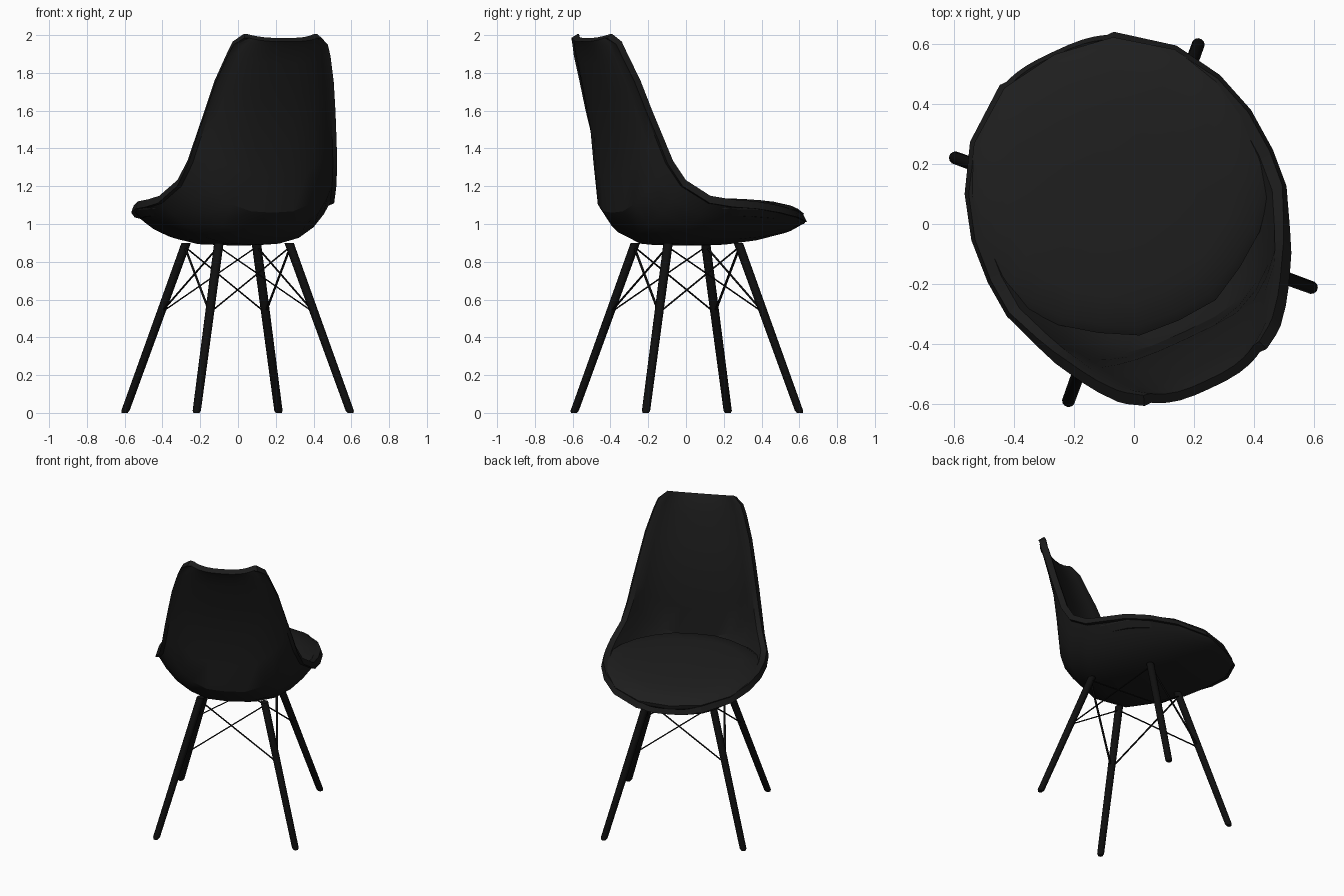
import bpy, math
from mathutils import Vector, Matrix

if "Cube" in bpy.data.objects:
    bpy.data.objects.remove(bpy.data.objects["Cube"])

TURN = Matrix.Rotation(math.radians(25), 4, 'Z')  # chair stands turned; local +y is the seat front


def make(name, verts, faces, color, angle=30):
    me = bpy.data.meshes.new(name)
    me.from_pydata([TURN @ Vector(v) for v in verts], [], faces)
    ob = bpy.data.objects.new(name, me)
    bpy.context.collection.objects.link(ob)
    mat = bpy.data.materials.get(color[0]) or bpy.data.materials.new(color[0])
    mat.diffuse_color = (color[1], color[1], color[1], 1)
    mat.use_nodes = True
    mat.node_tree.nodes["Principled BSDF"].inputs["Base Color"].default_value = mat.diffuse_color
    me.materials.append(mat)
    bpy.ops.object.select_all(action='DESELECT')
    ob.select_set(True)
    bpy.context.view_layer.objects.active = ob
    bpy.ops.object.mode_set(mode='EDIT')
    bpy.ops.mesh.select_all(action='SELECT')
    bpy.ops.mesh.normals_make_consistent(inside=False)
    bpy.ops.object.mode_set(mode='OBJECT')
    bpy.ops.object.shade_smooth_by_angle(angle=math.radians(angle))
    return ob


PLASTIC, FABRIC, LEG = ("black plastic", .011), ("black fabric", .013), ("black wood", .005)

# Shell stations from front to top: rim half width, rim y, rim z, centre y, centre z
stations = [
    (.21, .61, 1.01, .635, .995), (.38, .48, 1.035, .53, .95), (.47, .33, 1.06, .35, .91),
    (.515, .18, 1.08, .18, .888), (.525, .03, 1.09, -.02, .885), (.515, -.10, 1.11, -.2, .89),
    (.465, -.235, 1.20, -.34, .95), (.435, -.31, 1.32, -.43, 1.06), (.41, -.355, 1.45, -.445, 1.25),
    (.378, -.41, 1.60, -.455, 1.45), (.345, -.46, 1.75, -.505, 1.67), (.30, -.515, 1.89, -.555, 1.85),
    (.275, -.535, 1.95, -.585, 1.935), (.225, -.565, 1.985, -.605, 1.965)]
ts = (0, .3, .55, .75, .9, 1)
verts, faces = [], []
for i, (w, ry, rz, cy, cz) in enumerate(stations):
    a, b = stations[max(i - 1, 0)], stations[min(i + 1, len(stations) - 1)]
    tan = Vector((0, b[3] - a[3], b[4] - a[4])).normalized()
    n = Vector((0, tan.z, -tan.y))
    c, r = Vector((0, cy, cz)), Vector((0, ry, rz))
    half = []
    for t in ts:
        p = c.lerp(r, t ** 3)
        p.x = (w - .025) * t
        half.append(p)
    lip = [Vector((w, ry, rz)), Vector((w - .012, ry, rz)) + n * .04]   # outward rolled lip
    inner = [p + n * .035 for p in half]
    inner = [Vector((p.x * .95, p.y, p.z)) for p in inner]
    right = half + lip + inner[::-1]
    left = [Vector((-p.x, p.y, p.z)) for p in right[1:-1]][::-1]
    verts += right + left
N = len(verts) // len(stations)
for i in range(len(stations) - 1):
    for j in range(N):
        k = (j + 1) % N
        faces.append((i * N + j, i * N + k, i * N + N + k, i * N + N + j))
H = N // 2  # ring: 0 is the outer centre, H the inner centre
for base in (0, (len(stations) - 1) * N):
    for j in range(H // 2):
        o, q, o2, q2 = j, H - j, j + 1, H - j - 1
        for s in (1, -1):
            f = [base + (s * v) % N for v in (o, o2, q2, q)]
            f = list(dict.fromkeys(f))
            if len(f) > 2:
                faces.append(f)
make("seat_shell", verts, faces, PLASTIC)

# Cushion: half outline mirrored, stacked as shrinking rings
outline = [(0, .625, 1.05), (.2, .595, 1.055), (.37, .47, 1.075), (.46, .32, 1.09), (.5, .18, 1.10),
           (.495, 0, 1.105), (.45, -.10, 1.105), (.37, -.20, 1.105), (.26, -.28, 1.105),
           (.14, -.345, 1.10), (0, -.355, 1.10)]
outline += [(-x, y, z) for x, y, z in outline[-2:0:-1]]
M = len(outline)
verts, faces = [], []
for scale, dz in ((.92, -.06), (.99, -.025), (1, 0), (.94, .02), (.75, .032), (.4, .036)):
    for x, y, z in outline:
        z = 1.1 + (z - 1.1) * min(scale * scale, 1)
        verts.append((x * scale, .12 + (y - .12) * scale, z + dz))
for r in range(5):
    for j in range(M):
        k = (j + 1) % M
        faces.append((r * M + j, r * M + k, r * M + M + k, r * M + M + j))
faces += [tuple(range(M))[::-1], tuple(range(5 * M, 6 * M))]
make("seat_cushion", verts, faces, FABRIC)


def bar(name, rings, sides):
    """Round bar through horizontal rings given as (centre, radius)."""
    verts, faces = [], []
    for c, rad in rings:
        verts += [(c[0] + rad * math.cos(2 * math.pi * s / sides),
                   c[1] + rad * math.sin(2 * math.pi * s / sides), c[2]) for s in range(sides)]
    for r in range(len(rings) - 1):
        for s in range(sides):
            k = (s + 1) % sides
            faces.append((r * sides + s, r * sides + k, (r + 1) * sides + k, (r + 1) * sides + s))
    faces += [tuple(range(sides))[::-1], tuple(range((len(rings) - 1) * sides, len(rings) * sides))]
    make(name, verts, faces, LEG, 40)


def leg_at(sx, sy, z):
    d = .45 - .245 * z / .9
    return (sx * d, sy * d + .005, z)


# Splayed legs and the crossed wire braces between neighbouring legs
corners = [(1, 1, "front_right"), (-1, 1, "front_left"), (-1, -1, "back_left"), (1, -1, "back_right")]
for i, (sx, sy, side) in enumerate(corners):
    bar(side + "_leg", [(leg_at(sx, sy, 0), .016), (leg_at(sx, sy, .012), .022),
                        (leg_at(sx, sy, .9), .025)], 12)
    for step in (1, 3):
        ox, oy, other = corners[(i + step) % 4]
        bar(f"brace_{side}_to_{other}", [(leg_at(sx, sy, .53), .007), (leg_at(ox, oy, .88), .007)], 6)
